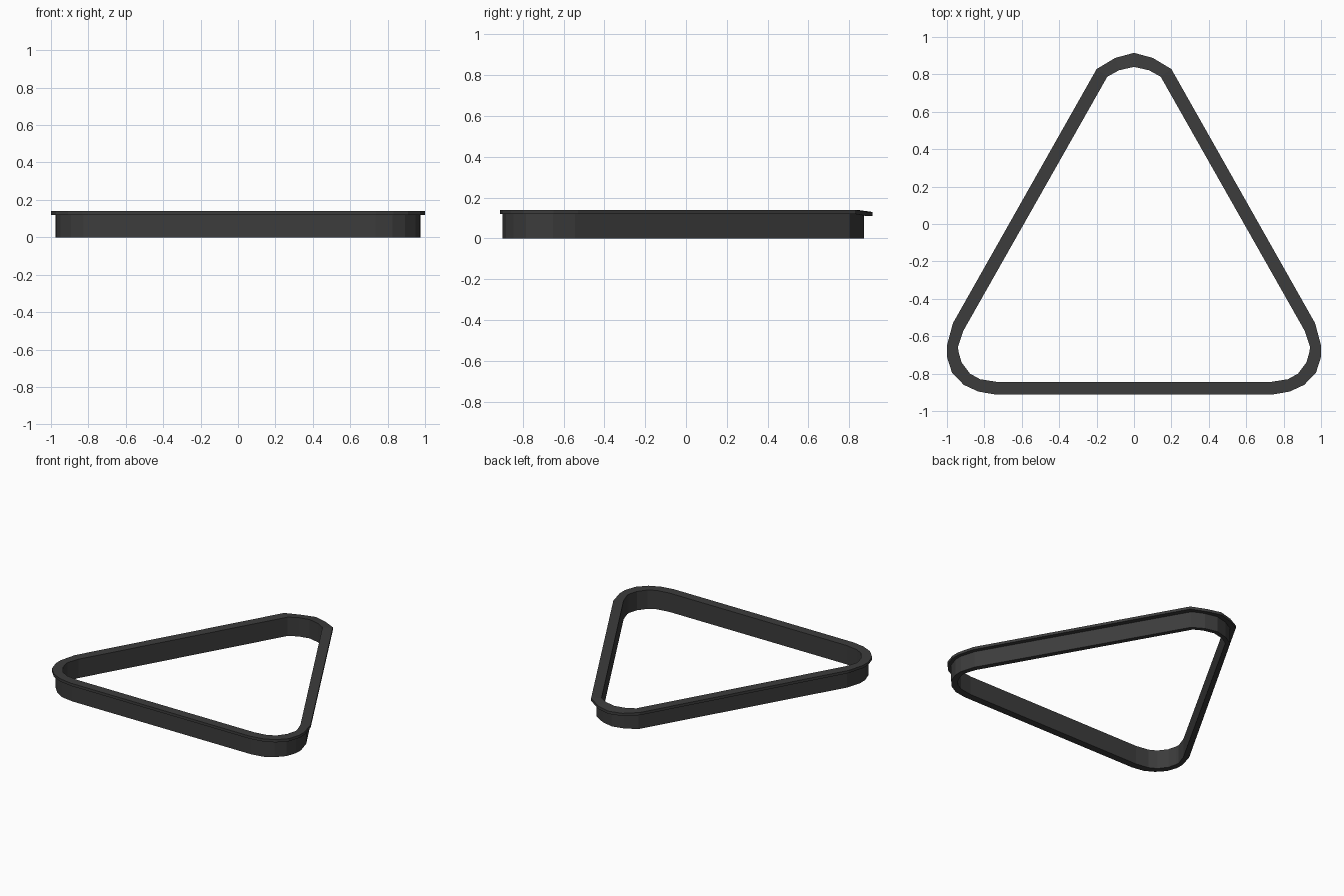
import bpy, bmesh

if "Cube" in bpy.data.objects:
    bpy.data.objects.remove(bpy.data.objects["Cube"])

# Right half of each plan outline, from back tip to front edge
LIP_OUT = [(0, .915), (.10, .888), (.20, .828), (.968, -.53), (1.0, -.65), (1.0, -.71),
           (.973, -.795), (.91, -.86), (.832, -.896), (.738, -.912)]
WALL_OUT = [(0, .872), (.09, .85), (.172, .802), (.943, -.545), (.975, -.652), (.974, -.71),
            (.948, -.785), (.893, -.845), (.826, -.883), (.735, -.898)]
INNER = [(0, .84), (.08, .822), (.143, .787), (.912, -.57), (.941, -.655), (.939, -.68),
         (.922, -.74), (.877, -.80), (.823, -.83), (.727, -.845)]

mat = bpy.data.materials.new("dark_plastic")
mat.diffuse_color = (.045, .045, .045, 1)
mat.use_nodes = True
mat.node_tree.nodes["Principled BSDF"].inputs["Base Color"].default_value = mat.diffuse_color


def outline(half):
    """Mirror a half outline across x = 0 into a closed loop."""
    return half + [(-x, y) for x, y in reversed(half[1:])]


def ring(name, outer, inner, z0, z1, droop=0):
    """Closed ring between two outlines; droop lowers the outer edge at the back tip."""
    bm = bmesh.new()
    loops = []
    for half, z, d in ((outer, z0, droop), (outer, z1, droop), (inner, z1, 0), (inner, z0, 0)):
        loops.append([bm.verts.new((x, y, z - (d if y > .85 else 0))) for x, y in outline(half)])
    n = len(loops[0])
    for k in range(4):
        a, b = loops[k], loops[(k + 1) % 4]
        for i in range(n):
            j = (i + 1) % n
            bm.faces.new((a[i], a[j], b[j], b[i]))
    bmesh.ops.recalc_face_normals(bm, faces=bm.faces)
    me = bpy.data.meshes.new(name)
    bm.to_mesh(me)
    bm.free()
    me.materials.append(mat)
    ob = bpy.data.objects.new(name, me)
    bpy.context.collection.objects.link(ob)
    return ob


# Upright triangular frame and the overhanging flat rim on top
ring("frame_wall", WALL_OUT, INNER, 0, .12)
ring("top_rim", LIP_OUT, INNER, .12, .14, droop=.01)
